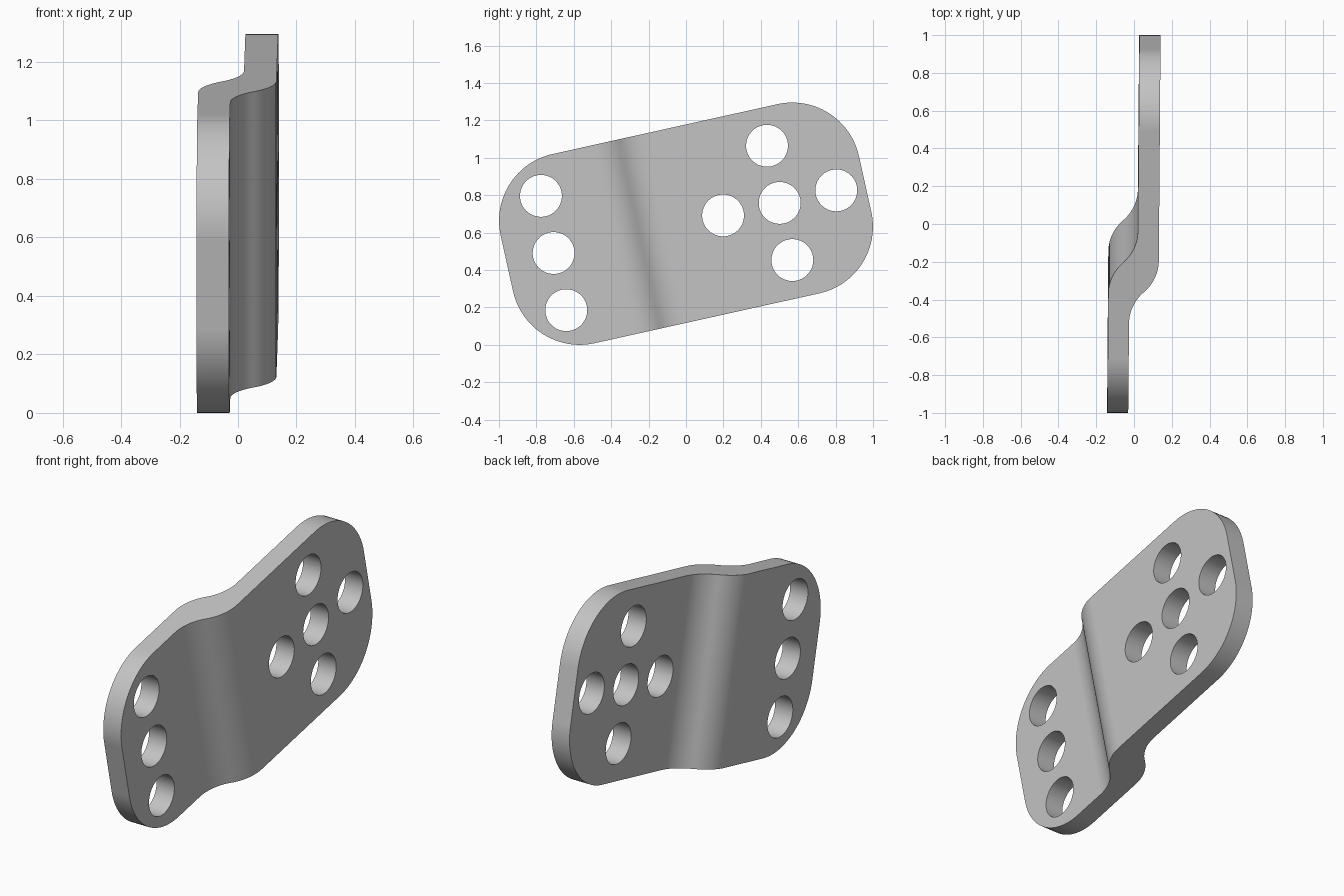
import bpy
import bmesh
from math import sin, cos, pi, radians, atan2

cube = bpy.data.objects.get("Cube")
if cube:
    bpy.data.objects.remove(cube, do_unlink=True)

TILT = radians(12.5)
HALF_LENGTH, HALF_WIDTH, CORNER = 0.981, 0.518, 0.365
LEAN = 0.008            # slight slope of the flanges
STEP_LENGTH = 0.34      # run of each S bend


def prism(name, loops, vector):
    """Extrude one or more closed loops into a solid object."""
    bm = bmesh.new()
    for loop in loops:
        face = bm.faces.new([bm.verts.new(p) for p in loop])
        ext = bmesh.ops.extrude_face_region(bm, geom=[face], use_keep_orig=True)
        top = [g for g in ext["geom"] if isinstance(g, bmesh.types.BMVert)]
        bmesh.ops.translate(bm, verts=top, vec=vector)
    bmesh.ops.recalc_face_normals(bm, faces=bm.faces)
    mesh = bpy.data.meshes.new(name)
    bm.to_mesh(mesh)
    bm.free()
    obj = bpy.data.objects.new(name, mesh)
    bpy.context.collection.objects.link(obj)
    return obj


def s_bend(start, low, high, n=14):
    """Two tangent arcs joining the low flange to the high flange."""
    rise = high - low
    angle = 2 * atan2(rise, STEP_LENGTH)
    r = STEP_LENGTH / (2 * sin(angle))
    first = [(r * sin(angle * i / n), r * (1 - cos(angle * i / n))) for i in range(n + 1)]
    second = [(STEP_LENGTH - u, rise - x) for u, x in reversed(first[:-1])]
    return [(start + u, low + x) for u, x in first + second]


def circle(u, v, r, n=48):
    return [(-1, u + r * cos(2 * pi * i / n), v + r * sin(2 * pi * i / n)) for i in range(n)]


def rounded_rectangle(n=24):
    points = []
    for k, (su, sv) in enumerate([(1, 1), (-1, 1), (-1, -1), (1, -1)]):
        for i in range(n + 1):
            a = pi / 2 * (k + i / n)
            points.append((-1, su * (HALF_LENGTH - CORNER) + CORNER * cos(a),
                           sv * (HALF_WIDTH - CORNER) + CORNER * sin(a)))
    return points


# Stepped sheet profile, swept across the width
back = [(-1.2, -0.134)] + s_bend(-0.265, -0.134, 0.020) + [(1.2, 0.020)]
face = [(-1.2, -0.023)] + s_bend(-0.425, -0.023, 0.132) + [(1.2, 0.132)]
profile = [(x + LEAN * u, u, -0.8) for u, x in back + face[::-1]]
plate = prism("stepped_plate", [profile], (0, 0, 1.6))

# Rounded outline and the bolt holes
outline = prism("outline_cutter", [rounded_rectangle()], (2, 0, 0))
centres = [(-0.725, v) for v in (-0.313, 0, 0.313)]
centres += [(0.513 + du, dv) for du, dv in
            [(0, 0), (0.31, 0), (-0.31, 0), (0, 0.313), (0, -0.313)]]
holes = prism("hole_cutter", [circle(u, v, 0.112) for u, v in centres], (2, 0, 0))

bpy.ops.object.select_all(action='DESELECT')
plate.select_set(True)
bpy.context.view_layer.objects.active = plate
for cutter, operation in [(outline, 'INTERSECT'), (holes, 'DIFFERENCE')]:
    cutter.hide_render = True
    mod = plate.modifiers.new(operation.title(), 'BOOLEAN')
    mod.operation, mod.object, mod.solver = operation, cutter, 'EXACT'
    bpy.ops.object.modifier_apply(modifier=mod.name)
    bpy.data.objects.remove(cutter, do_unlink=True)

# Stand the plate up at its angle
plate.rotation_euler.x = TILT
plate.location.z = 0.6477

# Smooth bends and bores, crisp rims
bpy.ops.object.shade_smooth_by_angle(angle=radians(30))
weighted = plate.modifiers.new("Weighted normals", 'WEIGHTED_NORMAL')
weighted.keep_sharp = True

# Plain grey metal
grey = bpy.data.materials.new("light grey")
grey.use_nodes = True
colour = (0.55, 0.55, 0.55, 1)
grey.diffuse_color = colour
grey.node_tree.nodes["Principled BSDF"].inputs["Base Color"].default_value = colour
plate.data.materials.clear()
plate.data.materials.append(grey)
